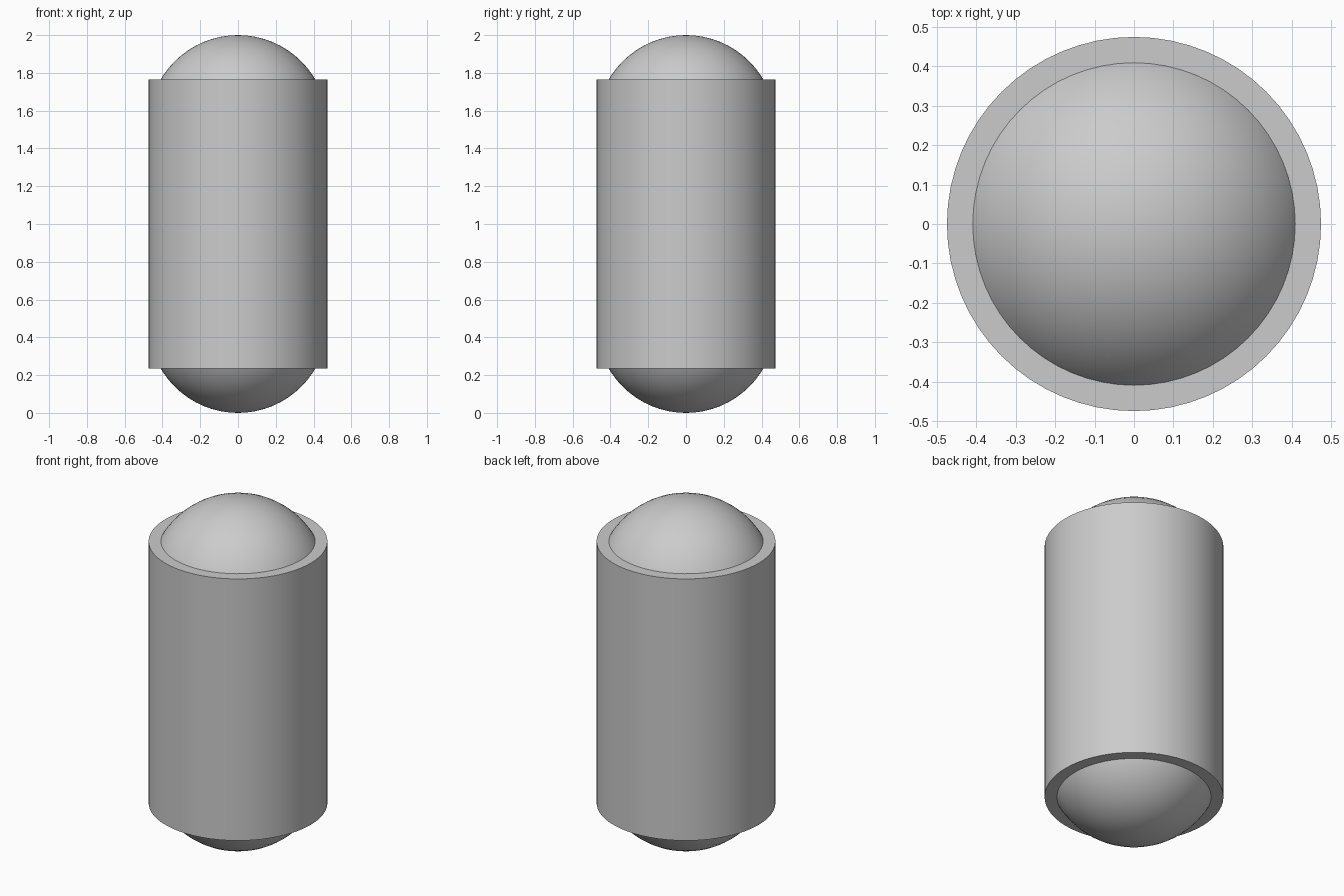
import bpy
import math

cube = bpy.data.objects.get("Cube")
if cube:
    bpy.data.objects.remove(cube, do_unlink=True)

RADIUS = 0.474
HEIGHT = 2.0
BODY_LENGTH = 1.53

grey = bpy.data.materials.new("plain_grey")
grey.use_nodes = True
colour = (0.6, 0.6, 0.6, 1)
grey.diffuse_color = colour
grey.node_tree.nodes["Principled BSDF"].inputs["Base Color"].default_value = colour


def finish(name):
    obj = bpy.context.object
    obj.name = name
    obj.data.materials.append(grey)
    bpy.ops.object.shade_smooth_by_angle(angle=math.radians(30))


# Straight body with flat ends
bpy.ops.mesh.primitive_cylinder_add(vertices=64, radius=RADIUS, depth=BODY_LENGTH,
                                    location=(0, 0, HEIGHT / 2))
finish("body")

# Domes: full spheres partly sunk into both ends
for name, z in (("bottom_dome", RADIUS), ("top_dome", HEIGHT - RADIUS)):
    bpy.ops.mesh.primitive_uv_sphere_add(segments=64, ring_count=32, radius=RADIUS,
                                         location=(0, 0, z))
    finish(name)
